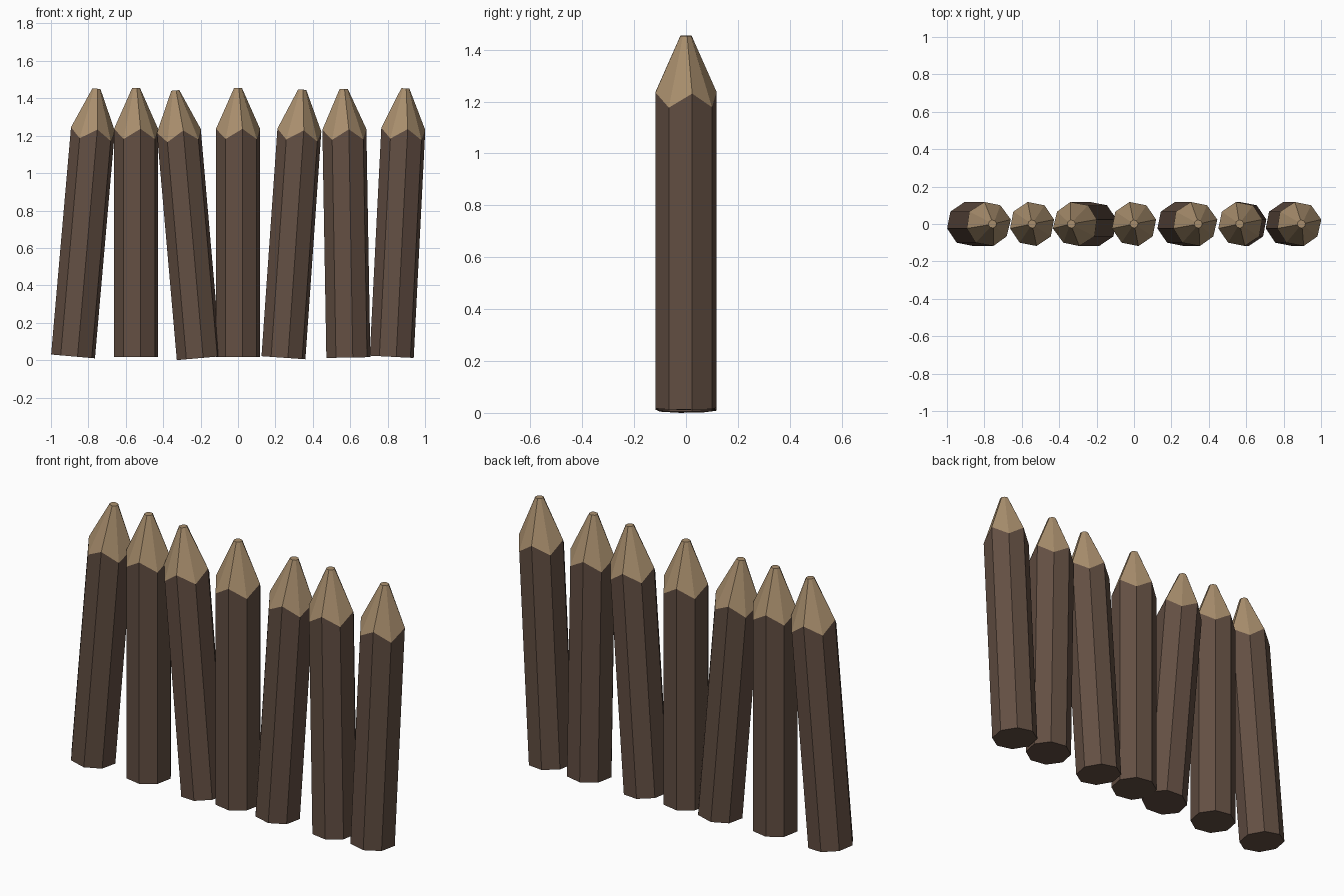
import bpy, bmesh
from math import sin, cos, pi, radians

if "Cube" in bpy.data.objects:
    bpy.data.objects.remove(bpy.data.objects["Cube"])

SIDES, RADIUS, TWIST = 8, 0.12, 0.2
HIGH, LOW, LENGTH, TIP_R = 1.22, 1.165, 1.437, 0.022


def material(name, rgb):
    m = bpy.data.materials.new(name)
    m.diffuse_color = (*rgb, 1)
    m.use_nodes = True
    m.node_tree.nodes["Principled BSDF"].inputs["Base Color"].default_value = m.diffuse_color
    return m


bark = material("bark", (0.125, 0.078, 0.056))
cut_wood = material("cut_wood", (0.40, 0.275, 0.155))


def ring(bm, r, heights):
    """Octagon of vertices; heights alternate around the ring."""
    out = []
    for k in range(SIDES):
        a = TWIST + 2 * pi * k / SIDES
        out.append(bm.verts.new((r * cos(a), r * sin(a), heights[k % len(heights)])))
    return out


def bridge(bm, a, b, mat):
    for k in range(SIDES):
        n = (k + 1) % SIDES
        bm.faces.new((a[k], a[n], b[n], b[k])).material_index = mat


def stake(name, x, z, lean):
    bm = bmesh.new()
    base = ring(bm, RADIUS, (0,))
    shoulder = ring(bm, RADIUS, (HIGH, LOW))   # jagged edge of the sharpened end
    tip = ring(bm, TIP_R, (LENGTH,))
    bridge(bm, base, shoulder, 0)
    bridge(bm, shoulder, tip, 1)
    bm.faces.new(base[::-1]).material_index = 0
    bm.faces.new(tip).material_index = 1
    mesh = bpy.data.meshes.new(name)
    bm.to_mesh(mesh)
    bm.free()
    mesh.materials.append(bark)
    mesh.materials.append(cut_wood)
    ob = bpy.data.objects.new(name, mesh)
    ob.location = (x, 0, z)
    ob.rotation_euler = (0, radians(lean), 0)
    bpy.context.collection.objects.link(ob)


# row of stakes: base x, base z, lean in degrees toward +x
stakes = [
    (-0.882, 0.020, 5.0),
    (-0.545, 0.017, 0.0),
    (-0.210, 0.0105, -5.0),
    (0.0, 0.017, 0.0),
    (0.243, 0.013, 4.0),
    (0.590, 0.014, -1.0),
    (0.822, 0.018, 2.9),
]
for i, (x, z, lean) in enumerate(stakes, 1):
    stake(f"stake_{i}", x, z, lean)
